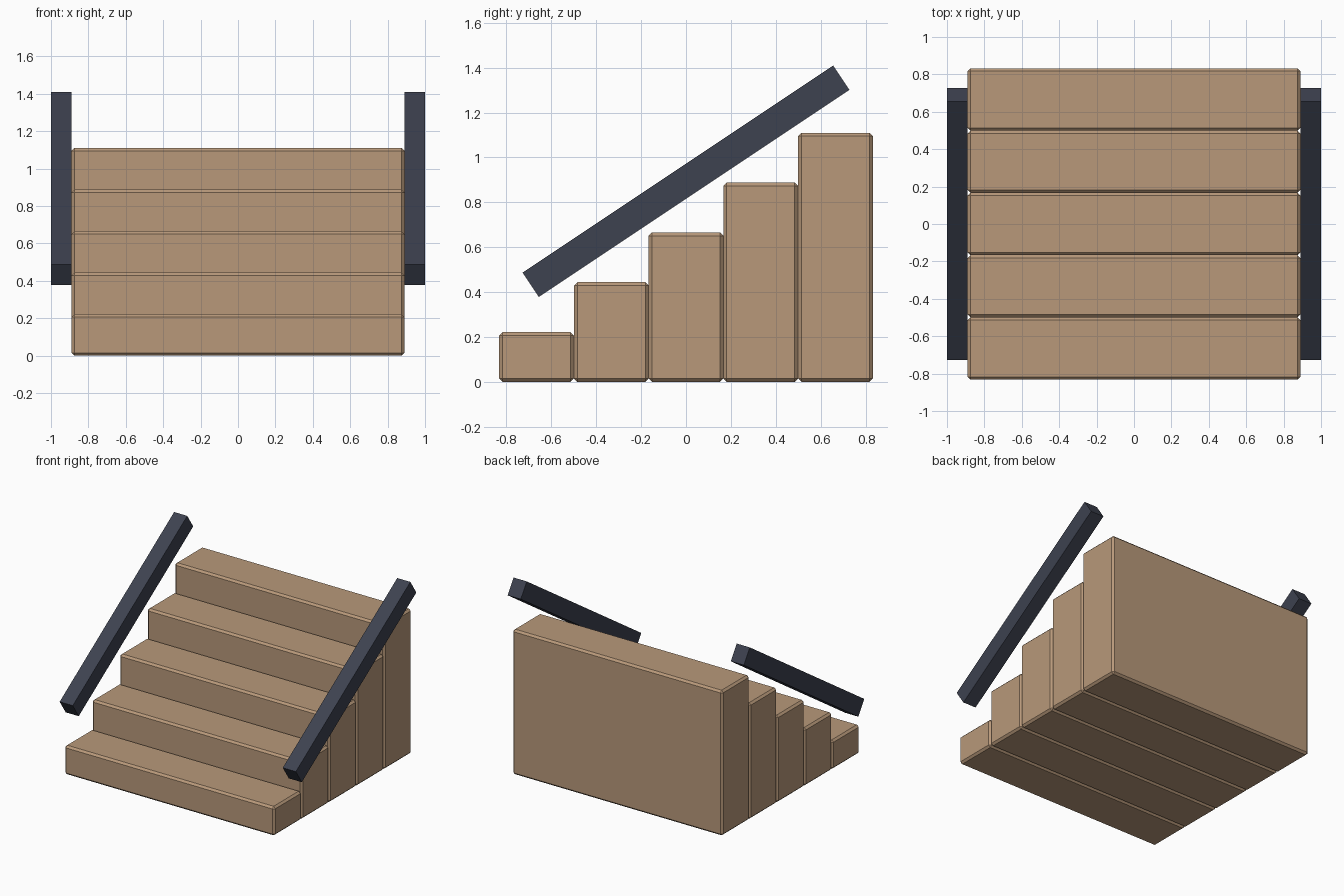
import bpy
import math

cube = bpy.data.objects.get("Cube")
if cube:
    bpy.data.objects.remove(cube, do_unlink=True)


def make_material(name, rgb):
    mat = bpy.data.materials.new(name)
    mat.use_nodes = True
    color = (*rgb, 1.0)
    mat.diffuse_color = color
    mat.node_tree.nodes["Principled BSDF"].inputs["Base Color"].default_value = color
    return mat


def box(name, size, location, mat, tilt=0.0, bevel=0.0):
    bpy.ops.mesh.primitive_cube_add(size=1, location=location)
    obj = bpy.context.object
    obj.name = name
    obj.scale = size
    bpy.ops.object.transform_apply(location=False, rotation=False, scale=True)
    obj.rotation_euler.x = tilt
    obj.data.materials.append(mat)
    if bevel:
        mod = obj.modifiers.new("edge_bevel", "BEVEL")
        mod.width = bevel
        mod.segments = 1
    return obj


wood = make_material("tan_wood", (0.48, 0.318, 0.195))
metal = make_material("dark_slate", (0.047, 0.054, 0.08))

STEPS = 5
WIDTH, DEPTH, RISE = 1.778, 0.333, 0.222
RAIL_WIDTH = 0.111

# Solid step blocks, each one rise taller than the last
for i in range(STEPS):
    height = RISE * (i + 1)
    y = (i - (STEPS - 1) / 2) * DEPTH
    box(f"step_{i + 1}", (WIDTH, DEPTH, height), (0, y, height / 2), wood, bevel=0.015)

# Sloped rails along both sides, parallel to the stairs
slope = math.atan2(RISE, DEPTH)
for name, side in (("left_rail", 1), ("right_rail", -1)):
    x = side * (WIDTH + RAIL_WIDTH) / 2
    box(name, (RAIL_WIDTH, 1.664, 0.13), (x, 0, 0.894), metal, tilt=slope)
